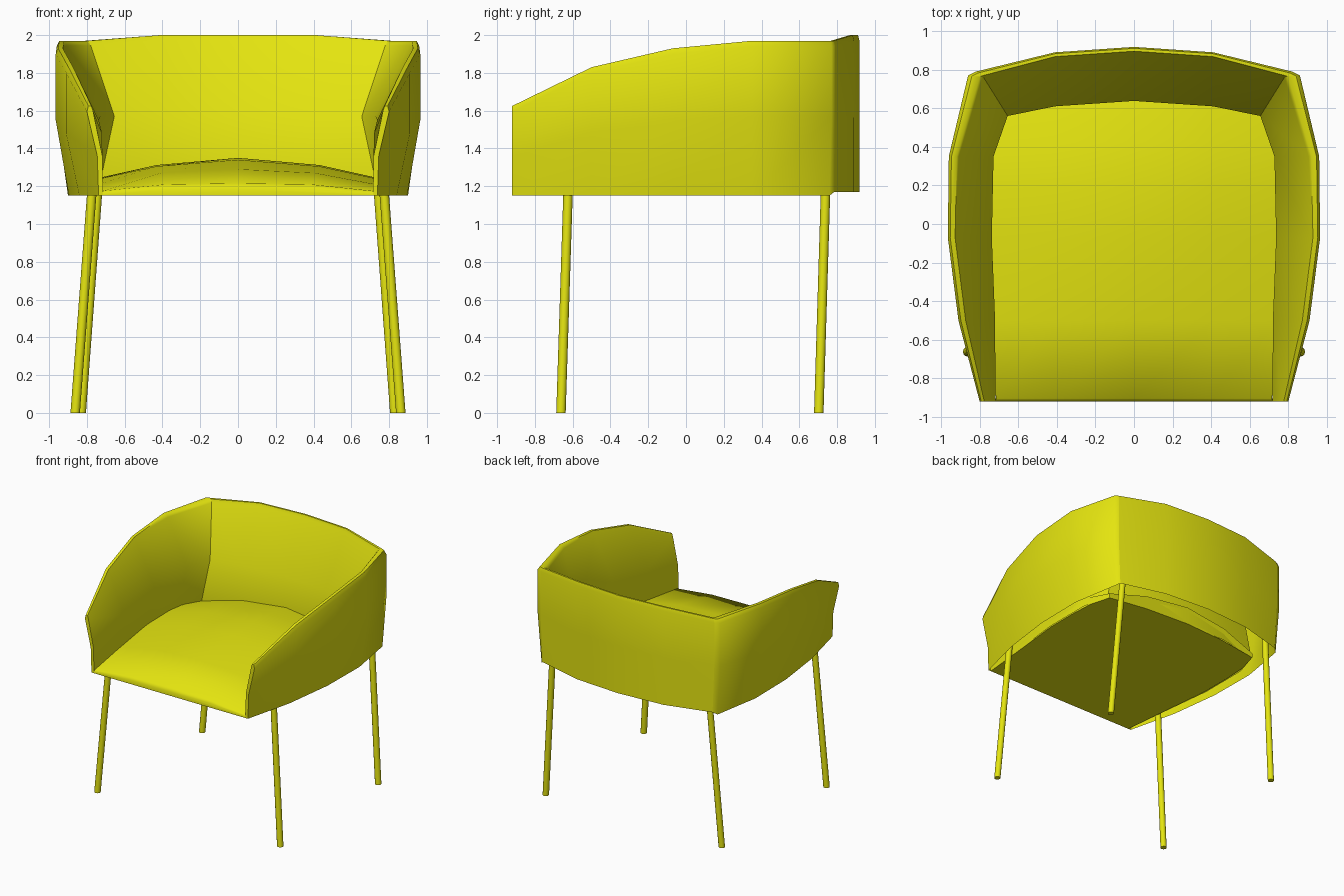
import bpy, bmesh, math
from mathutils import Vector

if "Cube" in bpy.data.objects:
    bpy.data.objects.remove(bpy.data.objects["Cube"])

yellow = bpy.data.materials.new("yellow")
yellow.diffuse_color = (0.78, 0.78, 0.005, 1)
yellow.use_nodes = True
yellow.node_tree.nodes["Principled BSDF"].inputs["Base Color"].default_value = yellow.diffuse_color


def finish(name, bm, mirror=False, angle=60):
    bmesh.ops.recalc_face_normals(bm, faces=bm.faces)
    mesh = bpy.data.meshes.new(name)
    bm.to_mesh(mesh)
    bm.free()
    ob = bpy.data.objects.new(name, mesh)
    bpy.context.collection.objects.link(ob)
    mesh.materials.append(yellow)
    if mirror:
        ob.modifiers.new("mirror", 'MIRROR')
    bpy.ops.object.select_all(action='DESELECT')
    ob.select_set(True)
    bpy.context.view_layer.objects.active = ob
    bpy.ops.object.shade_smooth_by_angle(angle=math.radians(angle))
    return ob


def loft(stations, closed=False, cap_start=False, cap_end=False):
    """Skin a row of equal-length cross-sections."""
    bm = bmesh.new()
    rows = [[bm.verts.new(p) for p in s] for s in stations]
    n = len(rows[0])
    for a, b in zip(rows, rows[1:]):
        for i in range(n if closed else n - 1):
            j = (i + 1) % n
            bm.faces.new((a[i], a[j], b[j], b[i]))
    if cap_start:
        bm.faces.new(rows[0])
    if cap_end:
        bm.faces.new(rows[-1])
    return bm


def section(outer_low, outer, inner, inner_mid, inner_low, bottom, mid, top):
    """Upholstered panel section, open underneath; the arguments are xy points."""
    o, i = Vector(outer), Vector(inner)
    rim_out, rim_in = o.lerp(i, 0.25), o.lerp(i, 0.75)
    pts = [(outer_low, bottom), (outer, mid), (outer, top - 0.03), (rim_out, top),
           (rim_in, top), (i, top - 0.025), (inner_mid, mid), (inner_low, bottom)]
    return [(p[0], p[1], z) for p, z in pts]


# armrests: y, outer bottom x, outer x, inner top x, inner mid x, inner bottom x, mid z, top z
arm = []
for y, low, out, itop, imid, ilow, mid, top in [
        (-0.92, 0.738, 0.80, 0.768, 0.718, 0.715, 1.36, 1.625),
        (-0.50, 0.84, 0.91, 0.86, 0.72, 0.76, 1.48, 1.83),
        (-0.07, 0.895, 0.965, 0.915, 0.737, 0.81, 1.55, 1.93),
        (0.35, 0.90, 0.96, 0.905, 0.728, 0.81, 1.57, 1.97)]:
    s = section((low, y), (out, y), (itop, y), (imid, y), (ilow, y), 1.15, mid, top)
    if y < -0.9:
        s[1] = (0.745, y, mid)
    arm.append(s)
inner_corner = ((0.78, 0.76), (0.655, 0.56), (0.745, 0.56))
arm.append(section((0.83, 0.76), (0.86, 0.77), *inner_corner, 1.15, 1.57, 1.97))
corner = section((0.80, 0.785), (0.82, 0.79), *inner_corner, 1.17, 1.57, 1.97)
arm.append(corner)
finish("armrest", loft(arm, cap_start=True), mirror=True)

# curved backrest
back = [corner,
        section((0.41, 0.89), (0.41, 0.89), (0.41, 0.86), (0.41, 0.61), (0.41, 0.62), 1.17, 1.57, 2.0),
        section((0, 0.918), (0, 0.918), (0, 0.888), (0, 0.638), (0, 0.65), 1.17, 1.57, 2.0)]
finish("backrest", loft(back), mirror=True)

# crowned seat cushion: y, half width, edge z, shoulder z, centre z, backward bow
seat = []
for y, w, z0, z1, z2, bow in [
        (-0.92, 0.715, 1.165, 1.185, 1.185, 0),
        (-0.905, 0.715, 1.175, 1.21, 1.215, 0),
        (-0.50, 0.755, 1.205, 1.27, 1.29, 0),
        (-0.07, 0.80, 1.225, 1.305, 1.34, 0),
        (0.20, 0.80, 1.23, 1.312, 1.35, 0.01),
        (0.40, 0.79, 1.215, 1.30, 1.335, 0.03),
        (0.58, 0.74, 1.19, 1.265, 1.30, 0.08)]:
    xs = [(-1, z0, 0), (-0.54, z1, 0.7), (0, z2, 1), (0.54, z1, 0.7), (1, z0, 0)]
    ring = [(f * w, y + bow * b, z) for f, z, b in xs]
    ring += [(f * w, y + bow * b, 1.15) for f, z, b in reversed(xs)]
    seat.append(ring)
finish("seat", loft(seat, closed=True, cap_start=True, cap_end=True))


# splayed round legs
def leg(name, foot, at_seat, top_z, r=0.025, sides=12):
    foot, at_seat = Vector(foot), Vector(at_seat)
    head = foot + (at_seat - foot) * (top_z / at_seat.z)
    ring = [(r * math.cos(t), r * math.sin(t)) for t in
            (2 * math.pi * k / sides for k in range(sides))]
    bm = loft([[(c.x + u, c.y + v, c.z) for u, v in ring] for c in (foot, head)],
              closed=True, cap_start=True, cap_end=True)
    finish(name, bm, mirror=True)


leg("front_leg", (0.862, -0.662, 0), (0.775, -0.625, 1.15), 1.25)
leg("rear_leg", (0.83, 0.703, 0), (0.745, 0.738, 1.15), 1.4)
